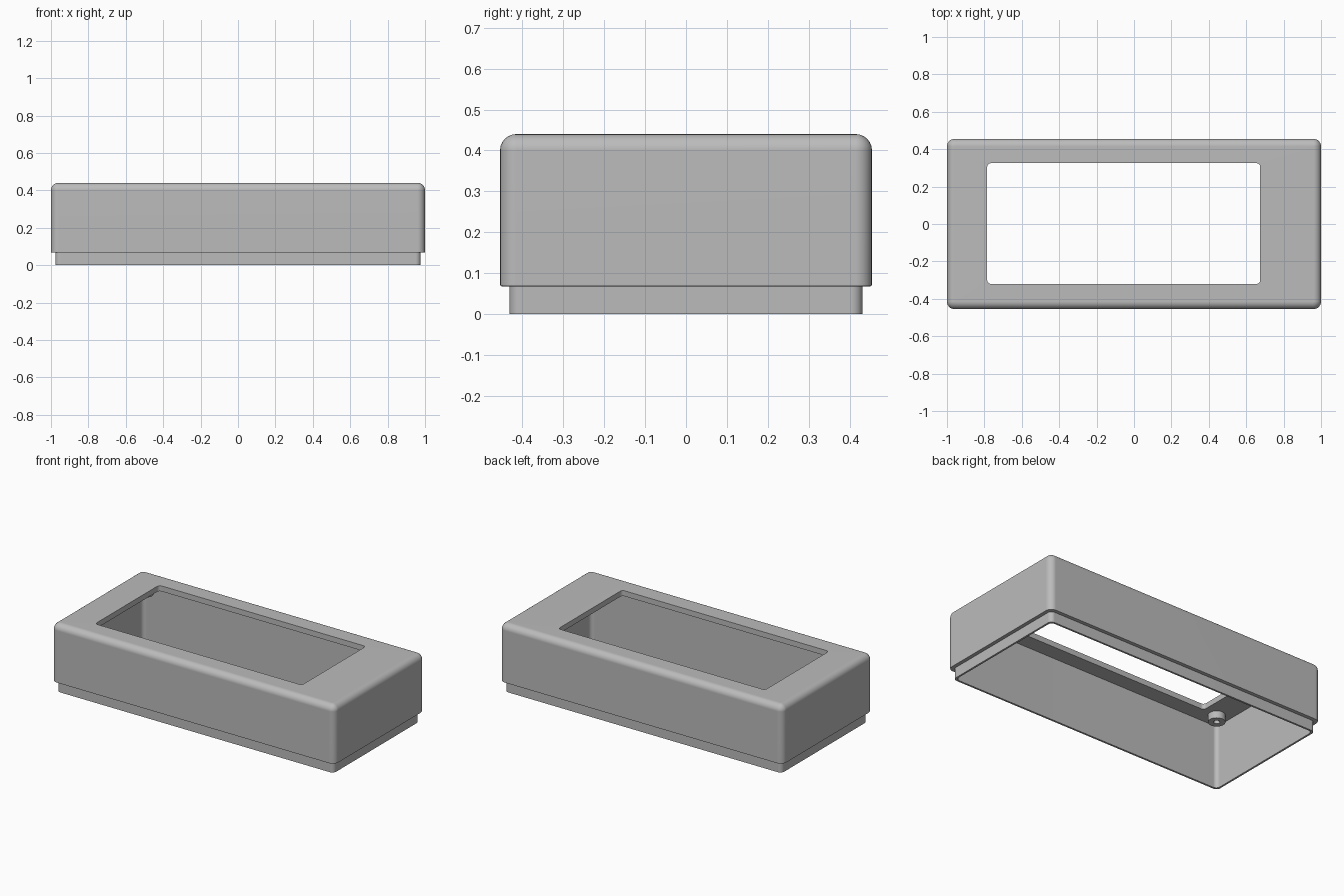
import bpy, bmesh, math

cube = bpy.data.objects.get("Cube")
if cube:
    bpy.data.objects.remove(cube, do_unlink=True)

grey = bpy.data.materials.new("light grey plastic")
grey.use_nodes = True
colour = (0.5, 0.5, 0.5, 1)
grey.diffuse_color = colour
grey.node_tree.nodes["Principled BSDF"].inputs["Base Color"].default_value = colour

SEG = 6          # segments per rounded corner
HX, HY = 1.0, 0.455
TOP, STEP, CEILING = 0.44, 0.067, 0.405


def ring(hx, hy, radius, z, cx=0, cy=0):
    """Rounded rectangle (a circle when all three sizes match)."""
    points = []
    for corner, (sx, sy) in enumerate([(1, 1), (-1, 1), (-1, -1), (1, -1)]):
        for i in range(SEG + 1):
            a = math.pi / 2 * (corner + i / SEG)
            points.append((cx + sx * (hx - radius) + radius * math.cos(a),
                           cy + sy * (hy - radius) + radius * math.sin(a), z))
    return points


def closed_loft(name, rings):
    """Join each ring to the next, and the last one back to the first."""
    bm = bmesh.new()
    loops = [[bm.verts.new(p) for p in r] for r in rings]
    n = len(loops[0])
    for a, b in zip(loops, loops[1:] + loops[:1]):
        for i in range(n):
            j = (i + 1) % n
            bm.faces.new((a[i], a[j], b[j], b[i]))
    bmesh.ops.remove_doubles(bm, verts=bm.verts, dist=0.00005)
    bmesh.ops.recalc_face_normals(bm, faces=bm.faces)
    mesh = bpy.data.meshes.new(name)
    bm.to_mesh(mesh)
    bm.free()
    mesh.materials.append(grey)
    obj = bpy.data.objects.new(name, mesh)
    bpy.context.collection.objects.link(obj)
    bpy.ops.object.select_all(action='DESELECT')
    obj.select_set(True)
    bpy.context.view_layer.objects.active = obj
    bpy.ops.object.shade_smooth_by_angle(angle=math.radians(32))
    weighted = obj.modifiers.new("flat face shading", 'WEIGHTED_NORMAL')
    weighted.keep_sharp = True
    return obj


def wall(inset, z, radius=0.04):
    return ring(HX - inset, HY - inset, max(radius - inset, 0.002), z)


def window(z):
    return ring(0.73, 0.3225, 0.02, z, -0.055, 0.0025)


# Enclosure: lip, stepped outer wall, rounded top edge, window, hollow inside
fillet = 0.04
rings = [wall(0.023, 0, 0.05), wall(0.023, STEP, 0.05),
         wall(0.005, STEP), wall(0.0015, STEP + 0.0015), wall(0, STEP + 0.005)]
for i in range(SEG + 1):
    a = math.pi / 2 * i / SEG
    rings.append(wall(fillet * (1 - math.cos(a)), TOP - fillet * (1 - math.sin(a))))
rings += [window(TOP), window(CEILING),
          wall(0.035, CEILING, 0.06), wall(0.035, 0, 0.06)]
closed_loft("enclosure_shell", rings)

# Screw standoffs hanging from the ceiling in the four corners
for side, sx in (("left", 1), ("right", -1)):
    for end, sy in (("front", -1), ("back", 1)):
        closed_loft(f"standoff_{end}_{side}",
                    [ring(r, r, r, z, sx * 0.88, sy * 0.32) for r, z in
                     ((0.05, CEILING + 0.01), (0.05, 0.36),
                      (0.018, 0.36), (0.018, CEILING + 0.01))])
